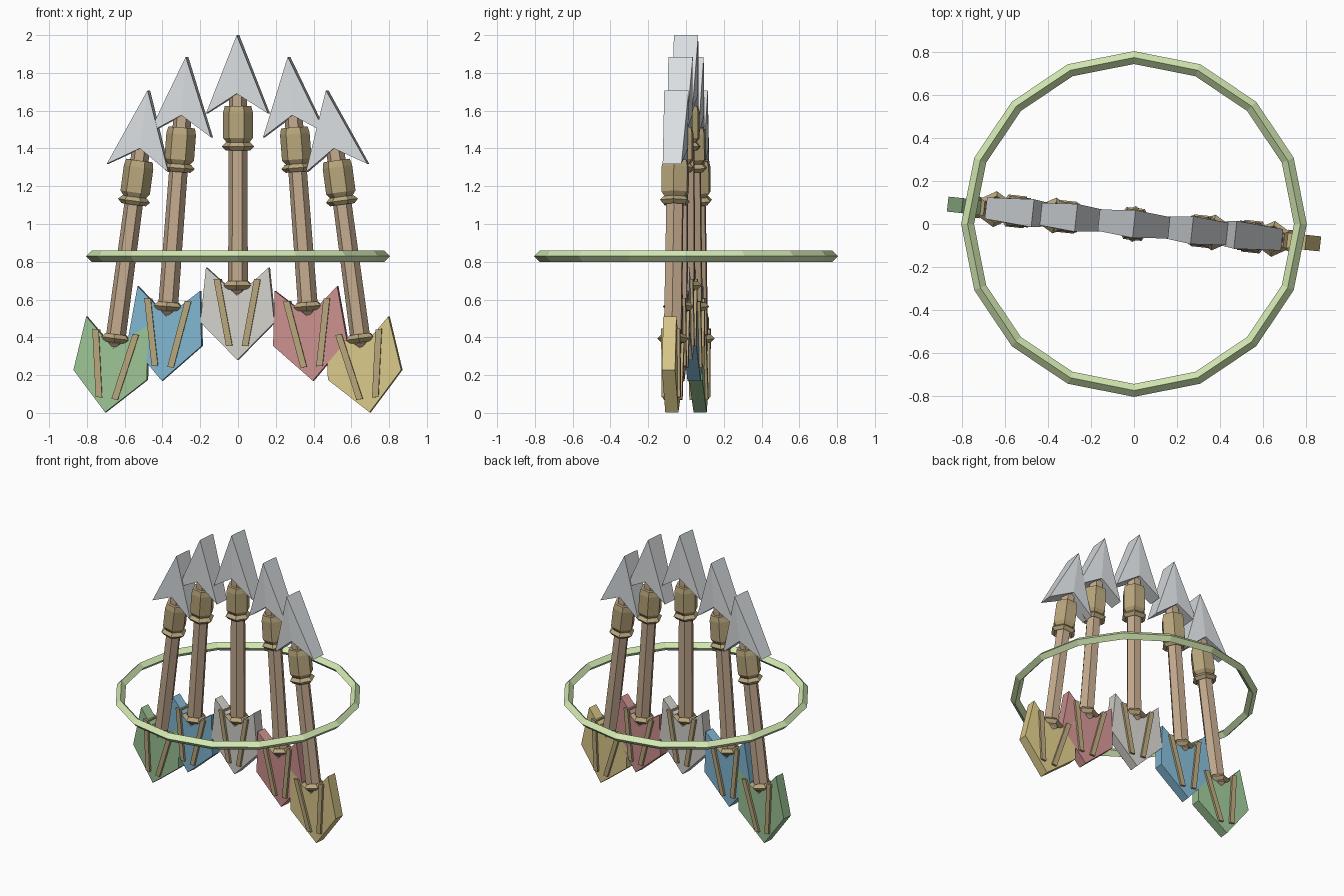
import bpy, bmesh, math
from mathutils import Matrix, Vector

if "Cube" in bpy.data.objects:
    bpy.data.objects.remove(bpy.data.objects["Cube"])


def material(name, rgb):
    m = bpy.data.materials.new(name)
    m.diffuse_color = (*rgb, 1)
    m.use_nodes = True
    m.node_tree.nodes["Principled BSDF"].inputs["Base Color"].default_value = m.diffuse_color
    return m


WOOD = material("wood", (0.55, 0.40, 0.27))
TAN = material("binding", (0.48, 0.38, 0.20))
STEEL = material("steel", (0.70, 0.73, 0.75))
LIME = material("lime", (0.66, 0.82, 0.45))


def make(name, verts, faces, mat, matrix=Matrix()):
    bm = bmesh.new()
    vs = [bm.verts.new(matrix @ Vector(v)) for v in verts]
    for f in faces:
        bm.faces.new([vs[i] for i in f])
    bmesh.ops.recalc_face_normals(bm, faces=bm.faces)
    mesh = bpy.data.meshes.new(name)
    bm.to_mesh(mesh)
    bm.free()
    mesh.materials.append(mat)
    ob = bpy.data.objects.new(name, mesh)
    bpy.context.collection.objects.link(ob)
    return ob


def lathe(name, profile, mat, matrix=Matrix(), sides=6, turn=0.0, closed=False):
    """Revolve (radius, z) points; closed joins the profile into a ring."""
    n = len(profile)
    verts, faces = [], []
    for r, z in profile:
        for i in range(sides):
            a = turn + i * math.tau / sides
            verts.append((r * math.cos(a), r * math.sin(a), z))
    for k in range(n if closed else n - 1):
        for i in range(sides):
            j, m = (i + 1) % sides, (k + 1) % n
            faces.append((k * sides + i, k * sides + j, m * sides + j, m * sides + i))
    if not closed:
        faces += [range(sides), range((n - 1) * sides, n * sides)]
    return make(name, verts, faces, mat, matrix)


def ring(name, major, minor, z, mat, matrix=Matrix(), sides=6, turn=0.0):
    """Hoop with a diamond cross-section."""
    pts = [(major + minor, z), (major, z + minor), (major - minor, z), (major, z - minor)]
    return lathe(name, pts, mat, matrix, sides, turn, True)


def slab(name, outline, mat, matrix):
    """Extrude (x, z, half depth) outline symmetrically along y."""
    n = len(outline)
    verts = [(x, s * d, z) for s in (-1, 1) for x, z, d in outline]
    faces = [(i, (i + 1) % n, n + (i + 1) % n, n + i) for i in range(n)]
    # front and back are split along the centre line (points 0 and n/2)
    h = n // 2
    for o in (0, n):
        faces += [[o + i for i in range(h + 1)], [o + i for i in range(h, n)] + [o]]
    return make(name, verts, faces, mat, matrix)


FEATHER = [(0, 0, .035), (.197, .20, .035), (.167, .49, .035),
           (0, .34, .035), (-.167, .49, .035), (-.197, .20, .035)]
HEAD = [(0, 1.72, .065), (.165, 1.305, .05), (0, 1.41, .065), (-.165, 1.305, .05)]


def arrow(label, x, z, tilt, rgb):
    m = (Matrix.Rotation(math.radians(-6.1), 4, 'Z') @ Matrix.Translation((x, 0, z))
         @ Matrix.Rotation(math.radians(tilt), 4, 'Y'))
    # shaft, thinner where it runs inside the feathers
    lathe(label + "_shaft", [(.033, .07), (.033, .35), (.053, .37), (.048, 1.43)], WOOD, m)
    slab(label + "_feathers", FEATHER, material(label + "_feather", rgb), m)
    # pair of quill strips
    for s, side in ((-1, "left"), (1, "right")):
        w = .017
        pts = [(s * .042 - w, .075, .05), (s * .042 + w, .075, .05),
               (s * .108 + w, .43, .05), (s * .108 - w, .43, .05)]
        slab(f"{label}_quill_{side}", pts, TAN, m)
    ring(label + "_lower_ring", .062, .022, .395, TAN, m, turn=math.pi / 6)
    ring(label + "_upper_ring", .065, .021, 1.13, TAN, m)
    lathe(label + "_socket", [(.055, 1.145), (.079, 1.175), (.079, 1.31), (.071, 1.345)], TAN, m)
    slab(label + "_head", HEAD, STEEL, m)


# fan of five arrows
arrow("green_arrow", -.704, .003, 7.66, (.33, .55, .30))
arrow("blue_arrow", -.402, .17, 4.35, (.22, .47, .64))
arrow("white_arrow", 0, .28, 0, (.66, .64, .60))
arrow("red_arrow", .402, .17, -4.35, (.60, .28, .27))
arrow("gold_arrow", .704, .003, -7.66, (.70, .58, .25))

# hoop around the fan
ring("hoop", .775, .03, .83, LIME, sides=16)
